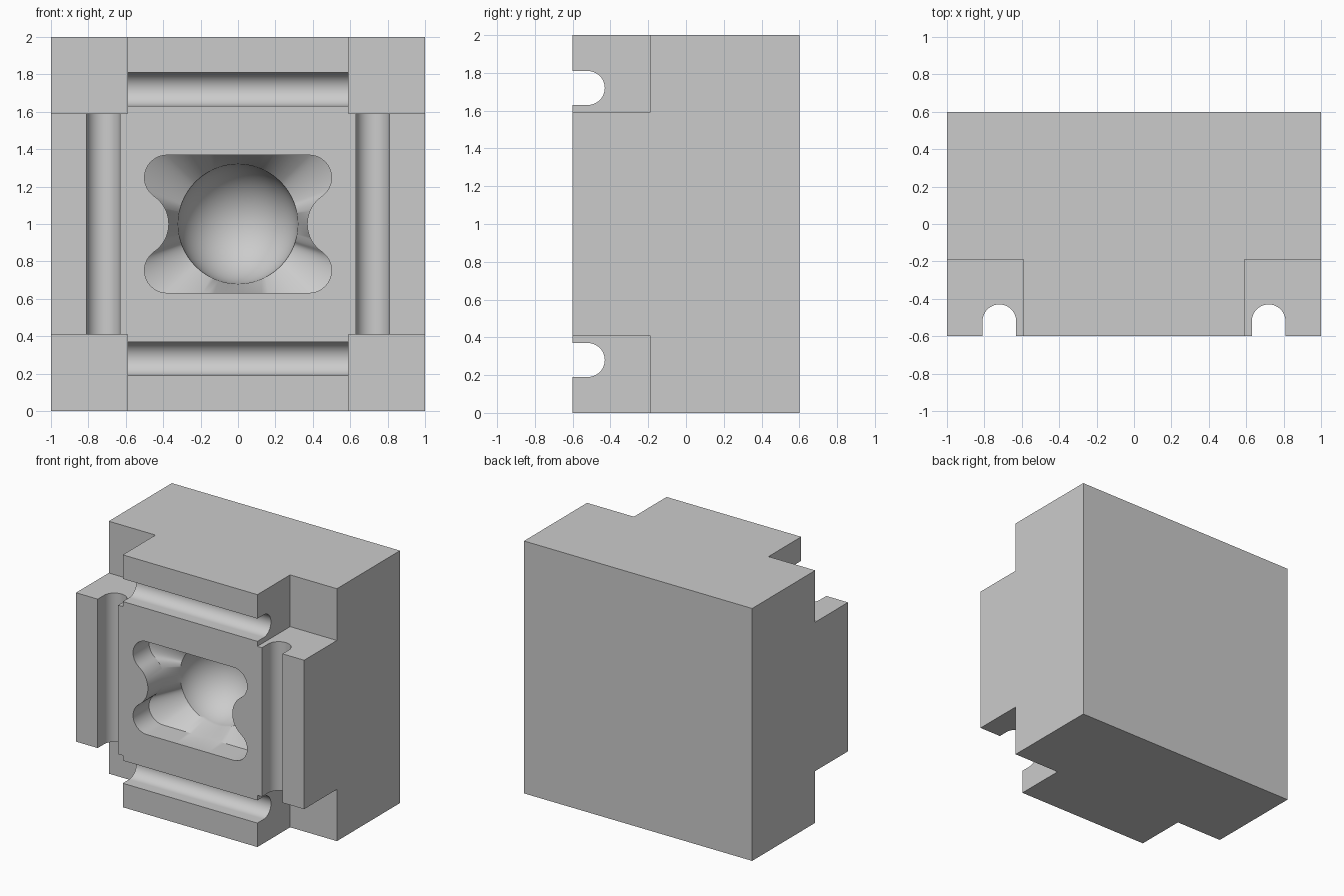
import bpy, bmesh
from math import sin, cos, pi, atan2, hypot

cube = bpy.data.objects.get("Cube")
if cube:
    bpy.data.objects.remove(cube, do_unlink=True)

MID = 1.0        # height of the block's centre
FRONT = -0.6     # y of the front face
OPEN = -0.7      # cutters start a little in front of it


def mesh_object(name, bm):
    bmesh.ops.recalc_face_normals(bm, faces=bm.faces)
    mesh = bpy.data.meshes.new(name)
    bm.to_mesh(mesh)
    bm.free()
    obj = bpy.data.objects.new(name, mesh)
    bpy.context.collection.objects.link(obj)
    return obj


def box(name, lo, hi):
    bm = bmesh.new()
    bmesh.ops.create_cube(bm, size=1)
    for v in bm.verts:
        v.co = [a + (c + 0.5) * (b - a) for a, b, c in zip(lo, hi, v.co)]
    return mesh_object(name, bm)


def loft(name, rings, tip=None):
    """Join equal rings of points; close the end with a cap or a tip."""
    bm = bmesh.new()
    loops = [[bm.verts.new(p) for p in ring] for ring in rings]
    n = len(loops[0])
    for a, b in zip(loops, loops[1:]):
        for i in range(n):
            j = (i + 1) % n
            bm.faces.new((a[i], a[j], b[j], b[i]))
    bm.faces.new(loops[0])
    if tip:
        point = bm.verts.new(tip)
        for i in range(n):
            bm.faces.new((loops[-1][i], loops[-1][(i + 1) % n], point))
    else:
        bm.faces.new(loops[-1])
    return mesh_object(name, bm)


def arc(cx, cz, r, start, end, steps):
    angles = [start + (end - start) * i / steps for i in range(steps + 1)]
    return [(cx + r * cos(a), cz + r * sin(a)) for a in angles]


def groove(name, centre, vertical):
    """Round-bottomed channel running up or across the front."""
    r, half = 0.09, 0.7
    profile = [(centre + r, OPEN)] + arc(centre, -0.52, r, 0, pi, 24) + [(centre - r, OPEN)]
    if vertical:
        rings = [[(c, y, MID + e) for c, y in profile] for e in (-half, half)]
    else:
        rings = [[(e, y, MID + c) for c, y in profile] for e in (-half, half)]
    return loft(name, rings)


def cavity_outline():
    """Four round lobes with a round bite in each side."""
    lobe_x, lobe_z, lobe_r = 0.38, 0.248, 0.12
    bite_x, bite_r = 0.55, 0.18
    touch = atan2(lobe_z, lobe_x - bite_x)          # bite meets lobe here
    bite = arc(bite_x, 0, bite_r, pi, touch, 10)
    lobe = arc(lobe_x, lobe_z, lobe_r, touch - pi, pi / 2, 20)
    top = [(lobe_x * (1 - i / 12), lobe_z + lobe_r) for i in range(1, 13)]
    quarter = bite + lobe[1:] + top
    half = quarter + [(-x, z) for x, z in reversed(quarter[:-1])]
    return half + [(x, -z) for x, z in reversed(half[1:-1])]


def cavity(name):
    """Shaped pocket whose floor slopes into a round bowl."""
    outline = cavity_outline()
    ball_r, rim_y = 0.32, -0.27
    rings = [[(x, y, MID + z) for x, z in outline] for y in (OPEN, -0.4)]
    steps = 20
    for k in range(steps):
        a = pi / 2 * k / steps
        r, y = ball_r * cos(a), rim_y + ball_r * sin(a)
        rings.append([(r * x / hypot(x, z), y, MID + r * z / hypot(x, z)) for x, z in outline])
    return loft(name, rings, (0, rim_y + ball_r, MID))


# Main block
block = box("mould_block", (-1, FRONT, 0), (1, 0.6, 2))

# Corner notches, edge grooves and central cavity
cutters = []
for sx in (-1, 1):
    for sz in (-1, 1):
        xs = sorted((sx * 0.59, sx * 1.1))
        zs = sorted((MID + sz * 0.59, MID + sz * 1.1))
        cutters.append(box("corner_notch", (xs[0], OPEN, zs[0]), (xs[1], -0.19, zs[1])))
    cutters.append(groove("upright_groove", sx * 0.72, True))
    cutters.append(groove("level_groove", sx * 0.72, False))
cutters.append(cavity("centre_cavity"))

bpy.context.view_layer.objects.active = block
for cutter in cutters:
    cutter.hide_render = True
    mod = block.modifiers.new("cut", 'BOOLEAN')
    mod.operation = 'DIFFERENCE'
    mod.solver = 'EXACT'
    mod.object = cutter
    bpy.ops.object.modifier_apply(modifier=mod.name)
for cutter in cutters:
    bpy.data.objects.remove(cutter, do_unlink=True)

# Shading and colour
bpy.ops.object.select_all(action='DESELECT')
block.select_set(True)
bpy.ops.object.shade_smooth_by_angle()

grey = (0.6, 0.6, 0.6, 1)
mat = bpy.data.materials.new("plain_grey")
mat.use_nodes = True
mat.diffuse_color = grey
mat.node_tree.nodes["Principled BSDF"].inputs["Base Color"].default_value = grey
block.data.materials.clear()
block.data.materials.append(mat)
